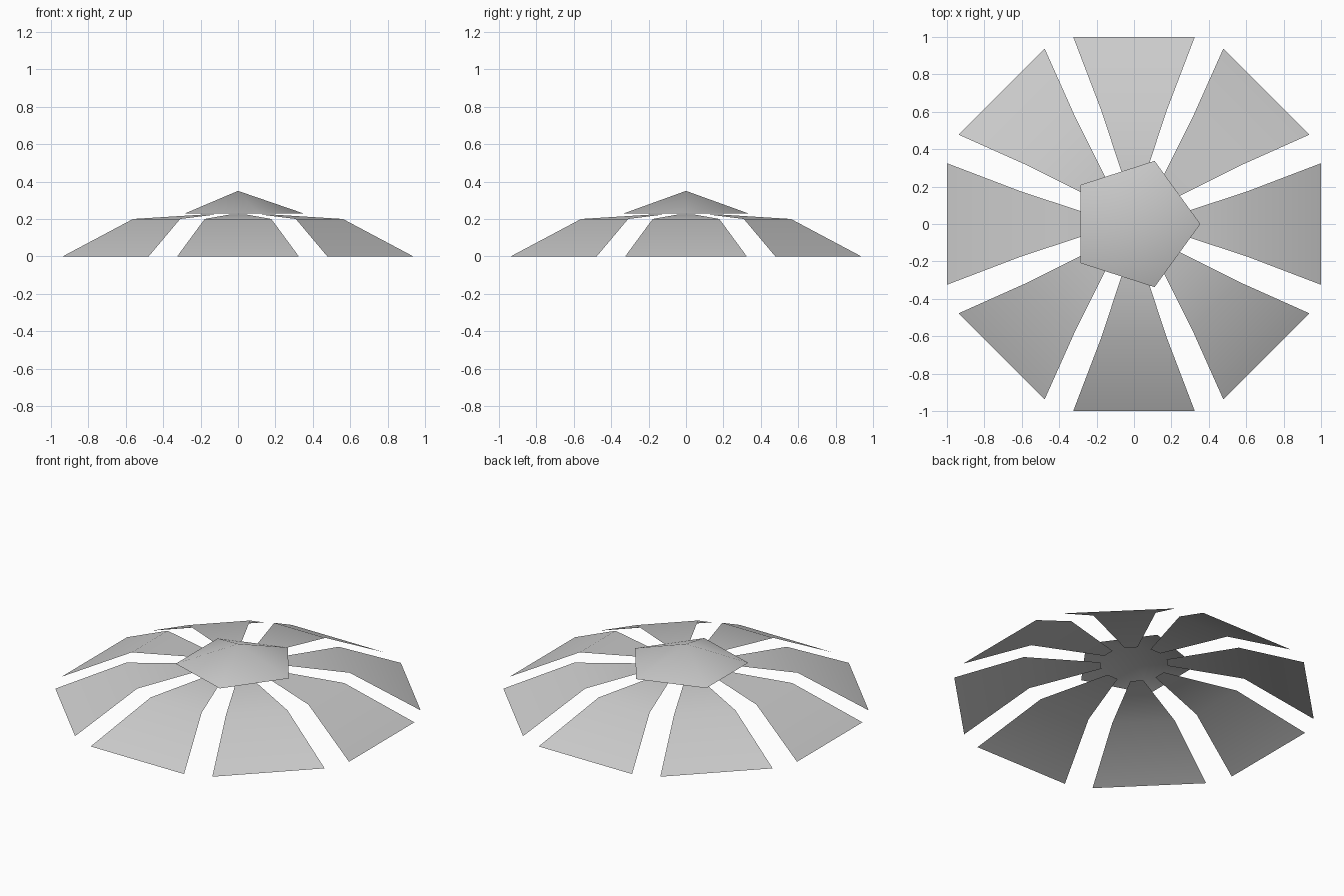
import bpy
import bmesh
from math import cos, sin, tau

default_cube = bpy.data.objects.get("Cube")
if default_cube:
    bpy.data.objects.remove(default_cube, do_unlink=True)

# Single plain grey finish
grey = bpy.data.materials.new("plain_grey")
grey.use_nodes = True
colour = (0.6, 0.6, 0.6, 1)
grey.diffuse_color = colour
grey.node_tree.nodes["Principled BSDF"].inputs["Base Color"].default_value = colour


def finish(name, bm):
    """Turn a bmesh into a smooth-shaded object."""
    for face in bm.faces:
        face.smooth = True
    bm.normal_update()
    mesh = bpy.data.meshes.new(name)
    bm.to_mesh(mesh)
    bm.free()
    mesh.materials.append(grey)
    obj = bpy.data.objects.new(name, mesh)
    bpy.context.collection.objects.link(obj)
    return obj


# Canopy panel: (radius, half width, height) from the tip to the outer rim
PROFILE = [(0.19, 0.037, 0.225), (0.615, 0.178, 0.2), (1.0, 0.325, 0.0)]
PANELS = 8


def panel(index):
    bm = bmesh.new()
    rows = [[bm.verts.new((r, side * w, z)) for side in (-1, 1)]
            for r, w, z in PROFILE]
    for (a, b), (c, d) in zip(rows, rows[1:]):
        bm.faces.new((a, c, d, b))
    obj = finish(f"canopy_panel_{index + 1}", bm)
    obj.rotation_euler.z = tau * index / PANELS


for i in range(PANELS):
    panel(i)

# Five-sided open cap over the centre
SIDES, CAP_RADIUS, CAP_BASE, CAP_TOP = 5, 0.355, 0.228, 0.35
bm = bmesh.new()
apex = bm.verts.new((0, 0, CAP_TOP))
rim = [bm.verts.new((CAP_RADIUS * cos(tau * i / SIDES),
                     CAP_RADIUS * sin(tau * i / SIDES), CAP_BASE))
       for i in range(SIDES)]
for i in range(SIDES):
    bm.faces.new((rim[i], rim[(i + 1) % SIDES], apex))
finish("centre_cap", bm)
